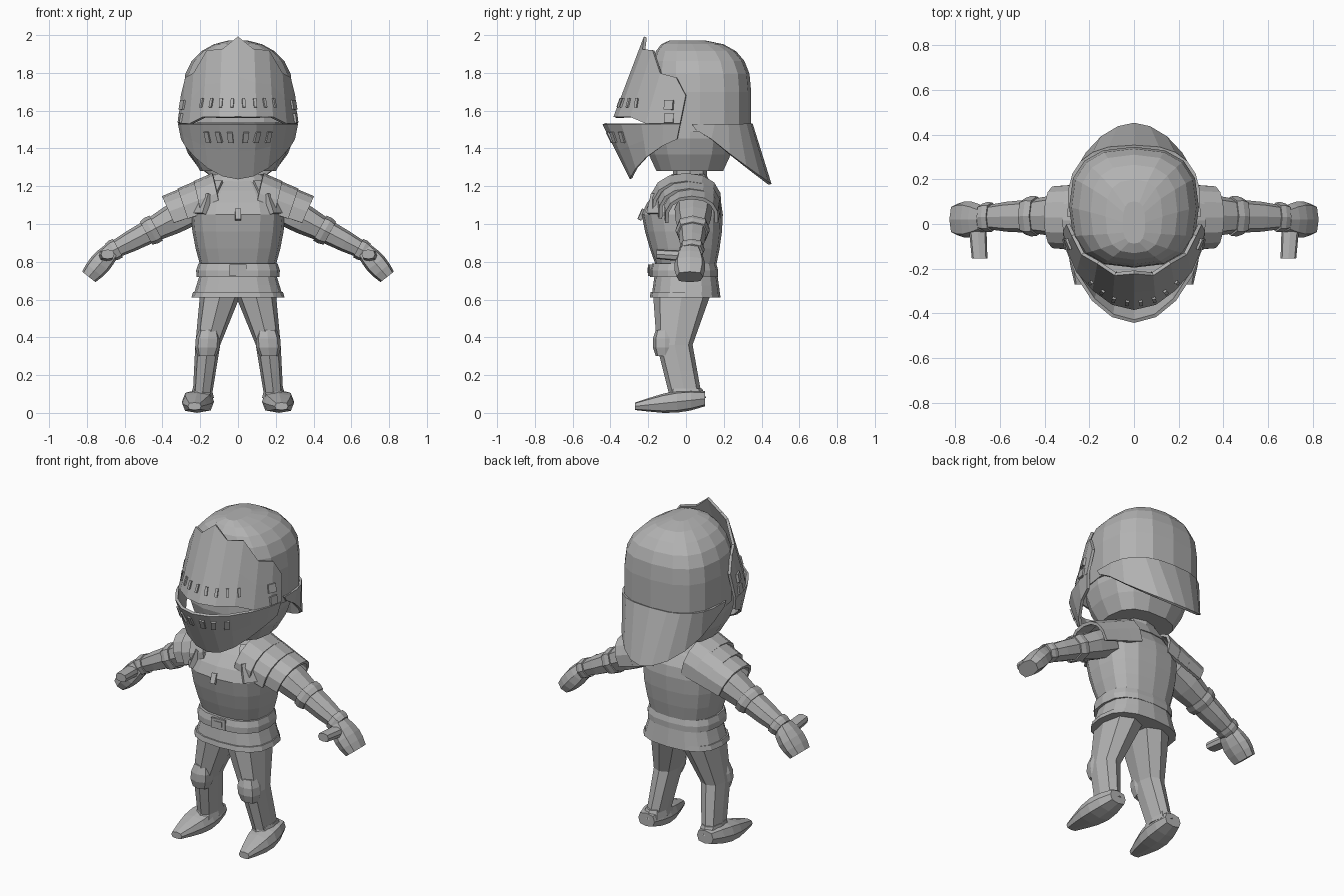
import bpy, bmesh
from math import sin, cos, pi, radians
from mathutils import Vector, Matrix
from mathutils.bvhtree import BVHTree

cube = bpy.data.objects.get("Cube")
if cube:
    bpy.data.objects.remove(cube, do_unlink=True)

steel = bpy.data.materials.new("grey_steel")
steel.use_nodes = True
steel.diffuse_color = (.45, .45, .45, 1)
steel.node_tree.nodes["Principled BSDF"].inputs["Base Color"].default_value = steel.diffuse_color

X, Y, Z = Matrix.Identity(3)


def finish(name, bm, mirror=False, thickness=0):
    """Turn a bmesh into a named object, optionally mirrored and thickened."""
    bmesh.ops.recalc_face_normals(bm, faces=bm.faces)
    mesh = bpy.data.meshes.new(name)
    bm.to_mesh(mesh)
    bm.free()
    mesh.materials.append(steel)
    obj = bpy.data.objects.new(name, mesh)
    bpy.context.collection.objects.link(obj)
    if mirror:
        obj.modifiers.new("mirror", 'MIRROR')
    if thickness:
        solid = obj.modifiers.new("thickness", 'SOLIDIFY')
        solid.thickness = thickness
        solid.offset = 0
    return obj


def power(value, exponent):
    """Power that keeps the sign, for squared-off circles."""
    return abs(value) ** exponent * (1 if value >= 0 else -1)


def rings(start, end, first, last, swell=0, steps=3):
    """Evenly spaced sections from start to end; swell fattens the middle."""
    sections = []
    for i in range(steps):
        t = i / (steps - 1)
        radii = Vector(first).lerp(Vector(last), t) * (1 + swell * sin(pi * t))
        sections.append((Vector(start).lerp(Vector(end), t), radii))
    return sections


def upright(y, bottom, top, first, last, swell=0, steps=3):
    """Sections stacked on the centre line."""
    return rings((0, y, bottom), (0, y, top), first, last, swell, steps)


def skin(name, sections, u=X, v=Y, sides=8, square=2.6, mirror=False, arc=None, thickness=0):
    """Skin rounded sections; arc leaves an open shell around the u direction."""
    bm = bmesh.new()
    loops = []
    for centre, radii in sections:
        loop = []
        for i in range(sides):
            a = arc * (2 * i / (sides - 1) - 1) if arc else 2 * pi * i / sides
            across = u * radii.x * power(cos(a), 2 / square)
            along = v * radii.y * power(sin(a), 2 / square)
            loop.append(bm.verts.new(centre + across + along))
        loops.append(loop)
    for low, high in zip(loops, loops[1:]):
        for i in range(sides - 1 if arc else sides):
            j = (i + 1) % sides
            bm.faces.new((low[i], low[j], high[j], high[i]))
    if not arc:
        bm.faces.new(loops[0])
        bm.faces.new(loops[-1])
    return finish(name, bm, mirror, thickness)


def sheet(name, columns):
    """Mirrored thin plate from columns of points, running from centre to side."""
    bm = bmesh.new()
    grid = [[bm.verts.new(point) for point in column] for column in columns]
    for a, b in zip(grid, grid[1:]):
        for i in range(len(a) - 1):
            bm.faces.new((a[i], b[i], b[i + 1], a[i + 1]))
    return finish(name, bm, mirror=True, thickness=.016)


def visor(name, centre, side, depth, slope, pinch, lean, scallop=0, slot=0):
    """Curved face plate from the eye line to a far edge; slot lifts the middle of the eye line."""
    columns = []
    for i in range(6):
        turn = i * pi / 10
        facing = cos(turn)
        far = side + (centre - side) * facing ** 1.5 - scallop * (i % 2)
        edge = 1.53 + (slot if i < 3 else 0)
        column = []
        for z in (edge, (edge + far) / 2, far):
            away = abs(z - 1.53)
            x = (.31 - pinch * away) * sin(turn)
            y = lean * away - .03 - (depth - slope * away) * facing ** 1.3
            column.append((x, y, z))
        columns.append(column)
    return sheet(name, columns)


def plates(name, target, places, z, width, height, depth, side=False):
    """Small plates laid on a surface, found from the front or from the side."""
    bpy.context.view_layer.update()
    tree = BVHTree.FromObject(target, bpy.context.evaluated_depsgraph_get())
    bm = bmesh.new()
    for place in places:
        start, ray = (Vector((1, place, z)), -X) if side else (Vector((place, -1, z)), Y)
        hit, normal, face, distance = tree.ray_cast(start, ray)
        if normal.dot(ray) > 0:
            normal.negate()
        turn = normal.to_track_quat('Z', 'Y').to_matrix().to_4x4()
        size = Matrix.Diagonal((width, height, depth, 1))
        bmesh.ops.create_cube(bm, size=1, matrix=Matrix.Translation(hit) @ turn @ size)
    return finish(name, bm, mirror=places[0] != 0)


def tilted(angle):
    return Vector((sin(angle), 0, cos(angle)))


# Head and domed helmet skull, which narrows to a ridge from front to back
skin("head", upright(.02, 1.28, 1.54, (.2, .18), (.28, .24), swell=.12, steps=4), sides=14)
dome = upright(.075, 1.49, 1.6, (.29, .27), (.29, .27), steps=2)
for i in range(6):
    lift = radians(16 * i)
    narrowing, shortening = cos(lift), power(cos(lift), .6)
    centre = Vector((0, .105 * shortening - .03, 1.7 + .275 * power(sin(lift), .83)))
    dome.append((centre, Vector((.29 * narrowing, .27 * shortening))))
skin("helmet_skull", dome, sides=16)

# Guard that flares to a point behind the neck
guard = []
for i in range(7):
    a = radians(16 * i)
    upper_rim = (.29 * power(sin(a), .75), .08 + .265 * power(cos(a), .75), 1.53)
    lower_rim = (.29 * power(sin(a), 1.1), .08 + .365 * power(cos(a), 1.1), 1.5 - .29 * max(cos(a), 0))
    guard.append((upper_rim, lower_rim))
sheet("neck_guard", guard)

# Visor: peaked face plate and jaw plate with a jutting lip, a short eye slot between
face_plate = visor("visor_upper", centre=1.99, side=1.73, depth=.36, slope=.18,
                   pinch=.1, lean=.2, scallop=.05, slot=.035)
jaw_plate = visor("visor_lower", centre=1.24, side=1.45, depth=.405, slope=.7, pinch=.2, lean=-.2)
plates("upper_vents", face_plate, (.03, .09, .14, .19), z=1.64, width=.016, height=.05, depth=.018)
plates("lower_vents", jaw_plate, (.04, .1, .16), z=1.46, width=.028, height=.06, depth=.018)
for label, z in (("top", 1.63), ("bottom", 1.56)):
    plates("visor_hinge_" + label, face_plate, (-.09,), z, width=.05, height=.05, depth=.02, side=True)

# Neck, collar and body armour
skin("neck", upright(.02, 1.2, 1.3, (.1, .09), (.1, .09)))
skin("collar", upright(.015, 1.19, 1.265, (.18, .13), (.13, .09)), sides=12)
chest = (.25, .215)
belly = rings((0, 0, .78), (0, -.02, 1.05), (.2, .16), chest, swell=.04, steps=4)
shoulders = rings((0, -.02, 1.05), (0, .01, 1.24), chest, (.12, .09), swell=.15, steps=4)
torso = skin("breastplate", belly + shoulders[1:], sides=16)
plates("chest_clasp", torso, (0,), z=1.05, width=.03, height=.06, depth=.02)
plates("shoulder_straps_upper", torso, (.135,), z=1.18, width=.08, height=.12, depth=.03)
plates("shoulder_straps_lower", torso, (.185,), z=1.105, width=.08, height=.11, depth=.03)

# Belt with buckle, and flared skirt with a rim
belt = skin("belt", upright(-.01, .72, .79, (.22, .18), (.21, .17), swell=.03), sides=16)
plates("belt_buckle", belt, (0,), z=.755, width=.09, height=.06, depth=.012)
plates("buckle_tongue", belt, (0,), z=.755, width=.05, height=.03, depth=.02)
skin("skirt", upright(0, .61, .74, (.24, .183), (.2, .165)), sides=16)
skin("skirt_rim", upright(-.005, .61, .64, (.247, .187), (.238, .182)), sides=16)

# Layered shoulder lames, each smaller and more tilted than the last
for i, label in enumerate(("inner", "middle", "outer")):
    start = Vector((.1 + .075 * i, .015 * i, 1.115 - .025 * i))
    size = Vector((.15 - .012 * i, .18 - .02 * i))
    skin("shoulder_lames_" + label, rings(start, start + Vector((.1, 0, -.035)), size, size * .95),
         u=tilted(.22 + .1 * i), sides=9, square=2.3, mirror=True, arc=radians(100), thickness=.018)

# Arms taper along one line; cuffs are wider slices of the same taper
shoulder, wrist = Vector((.24, .04, 1.08)), Vector((.68, .03, .85))
wide, narrow = Vector((.085, .1)), Vector((.042, .05))
for label, a, b, scale in (("upper_arms", 0, .5, 1), ("elbow_cuffs", .44, .56, 1.13),
                           ("forearms", .5, 1, 1), ("wrist_cuffs", .9, 1, 1.2)):
    part = rings(shoulder.lerp(wrist, a), shoulder.lerp(wrist, b),
                 wide.lerp(narrow, a) * scale, wide.lerp(narrow, b) * scale, swell=.07)
    skin(label, part, u=tilted(.5), mirror=True)

# Mitten hands and forward thumbs
skin("hands", rings((.67, .02, .86), (.79, .02, .72), (.045, .055), (.045, .07), swell=.3, steps=5),
     u=tilted(.9), square=3, mirror=True)
skin("thumbs", rings((.7, 0, .83), (.69, -.155, .84), (.04, .03), (.035, .025)),
     v=Z, square=3, mirror=True)

# Legs with knee guards, ankle cuffs and boots
hip, knee, ankle = (.09, -.02, .64), (.16, -.06, .36), (.19, 0, .08)
knee_size, ankle_size = Vector((.066, .095)), Vector((.05, .085))
skin("thighs", rings(hip, knee, (.11, .155), knee_size), mirror=True)
skin("shins", rings(knee, ankle, knee_size, ankle_size), mirror=True)
skin("ankle_cuffs", rings(ankle, (.19, 0, .13), ankle_size * 1.25, ankle_size), mirror=True)
skin("knee_guards", rings((.165, -.11, .3), (.155, -.11, .44), (.05, .05), (.05, .05), swell=.35, steps=4),
     mirror=True)
skin("boots", rings((.2, .1, .075), (.23, -.27, .035), (.055, .04), (.035, .02), swell=.85, steps=6),
     v=Z, square=3, mirror=True)
